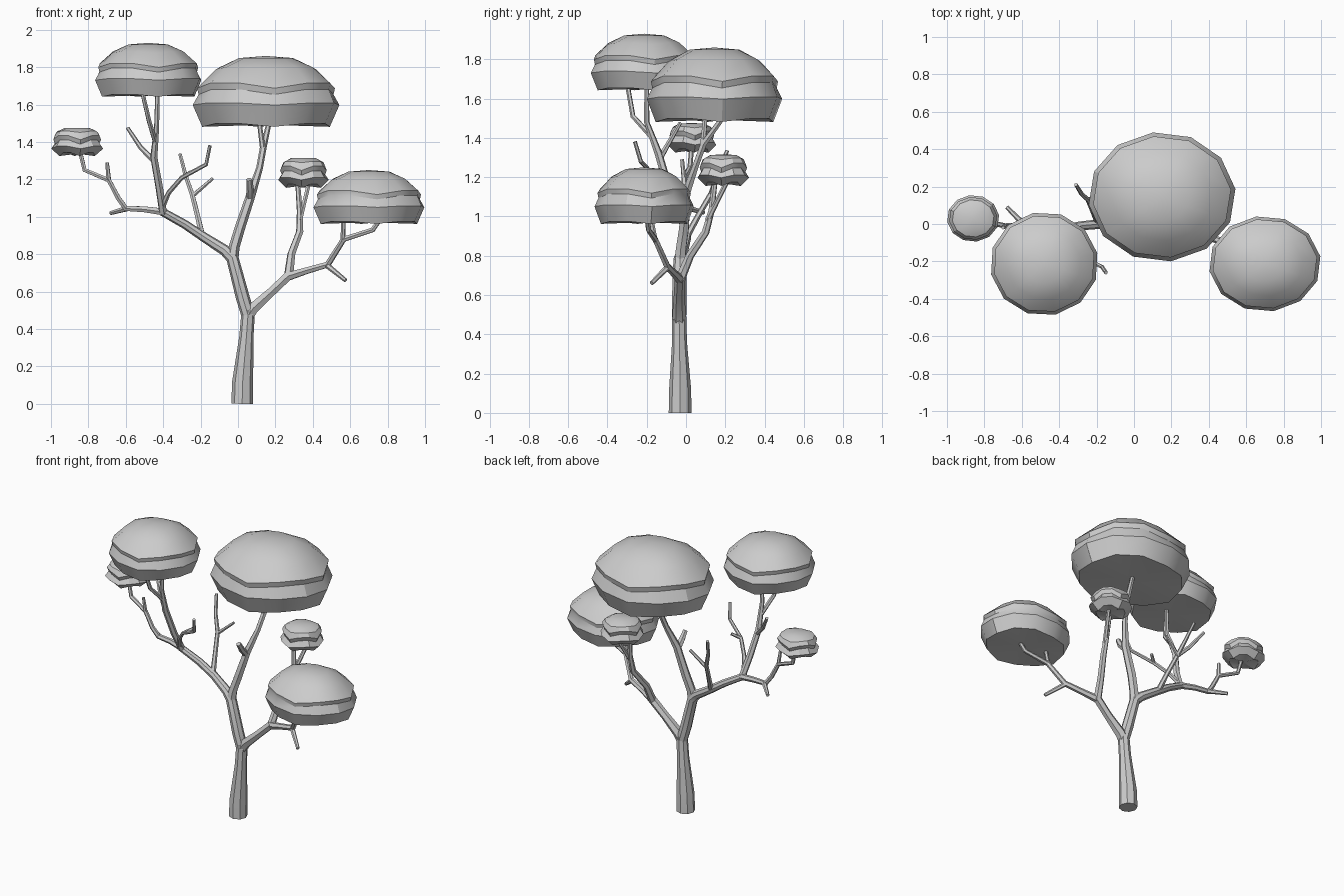
import bpy, bmesh, math
from math import cos, sin, radians

cube = bpy.data.objects.get("Cube")
if cube:
    bpy.data.objects.remove(cube, do_unlink=True)

grey = bpy.data.materials.new("plain grey")
grey.use_nodes = True
grey.diffuse_color = (0.6, 0.6, 0.6, 1)
grey.node_tree.nodes["Principled BSDF"].inputs["Base Color"].default_value = (0.6, 0.6, 0.6, 1)


def finish(obj, angle):
    obj.data.materials.clear()
    obj.data.materials.append(grey)
    bpy.ops.object.select_all(action='DESELECT')
    obj.select_set(True)
    bpy.context.view_layer.objects.active = obj
    bpy.ops.object.shade_smooth_by_angle(angle=radians(angle))


def limb(name, points, sides=6):
    """Tapered faceted tube through (x, y, z, radius) points."""
    curve = bpy.data.curves.new(name, 'CURVE')
    curve.dimensions = '3D'
    curve.bevel_depth = 1
    curve.bevel_resolution = sides // 2 - 2
    curve.use_fill_caps = True
    spline = curve.splines.new('POLY')
    spline.points.add(len(points) - 1)
    for p, (x, y, z, r) in zip(spline.points, points):
        p.co = (x, y, z, 1)
        p.radius = r
    obj = bpy.data.objects.new(name, curve)
    bpy.context.collection.objects.link(obj)
    bpy.ops.object.select_all(action='DESELECT')
    obj.select_set(True)
    bpy.context.view_layer.objects.active = obj
    bpy.ops.object.convert(target='MESH')
    finish(bpy.context.view_layer.objects.active, 30)


# Canopy profiles: (radius, height, waviness) from underside to crown
BIG = [(.87, .02, .03), (1, .32, .02), (.92, .5, .05), (.94, .59, .05),
       (.68, .83, .02), (.37, .97, 0)]
SMALL = [(.68, .08, .08), (1, .32, .06), (.84, .52, .1), (.92, .68, .1),
         (.8, .87, .03), (.5, .99, 0)]


def canopy(name, x, y, z, rx, ry, height, turn, profile):
    """Twelve-sided cap with a wavy overhanging dome."""
    bm = bmesh.new()
    n = 12
    rings = []
    for r, h, wave in profile:
        ring = []
        for i in range(n):
            a = 2 * math.pi * i / n
            b = a + radians(turn)
            dz = -wave * cos(4 * a)
            ring.append(bm.verts.new((x + rx * r * cos(b), y + ry * r * sin(b),
                                      z + height * (h + dz))))
        rings.append(ring)
    for low, high in zip(rings, rings[1:]):
        for i in range(n):
            j = (i + 1) % n
            bm.faces.new((low[i], low[j], high[j], high[i]))
    for ring, h in ((rings[0], profile[0][1]), (rings[-1], 1.0)):
        tip = bm.verts.new((x, y, z + height * h))
        for i in range(n):
            bm.faces.new((ring[i], ring[(i + 1) % n], tip))
    bmesh.ops.recalc_face_normals(bm, faces=bm.faces)
    mesh = bpy.data.meshes.new(name)
    bm.to_mesh(mesh)
    bm.free()
    obj = bpy.data.objects.new(name, mesh)
    bpy.context.collection.objects.link(obj)
    finish(obj, 32)


# Trunk and the two main limbs
limb("trunk", [(.022, -.03, 0, .058), (.025, -.03, .12, .056), (.045, -.033, .36, .038),
               (.055, -.035, .5, .036)], 8)
limb("main_right_limb", [(.055, -.035, .47, .036), (.025, -.035, .57, .037),
                         (-.03, -.03, .78, .034), (-.07, -.02, .82, .03),
                         (-.18, 0, .89, .026), (-.285, -.01, .96, .024),
                         (-.41, -.03, 1.03, .022)], 8)
limb("main_left_limb", [(.055, -.035, .47, .034), (.08, -.035, .51, .034),
                        (.18, -.035, .6, .027), (.275, -.03, .69, .027)])

# Stem of the largest canopy
limb("centre_stem", [(-.03, -.03, .77, .032), (-.02, -.025, .84, .029), (.01, -.01, .94, .028),
                     (.07, 0, 1.12, .025), (.115, .05, 1.26, .018), (.135, .09, 1.37, .018),
                     (.17, .2, 1.52, .013)])
limb("centre_stem_fork", [(.133, .085, 1.36, .015), (.112, .1, 1.52, .012)])
limb("centre_stub", [(.065, 0, 1.1, .022), (.065, -.05, 1.15, .02), (.06, -.08, 1.2, .016)])

# Branches on the model's right
limb("upper_right_stem", [(-.4, -.03, 1.02, .022), (-.42, -.09, 1.15, .021),
                          (-.45, -.14, 1.32, .02), (-.435, -.2, 1.48, .014),
                          (-.43, -.2, 1.68, .012)])
limb("upper_right_fork", [(-.442, -.17, 1.4, .014), (-.475, -.27, 1.51, .013),
                          (-.515, -.3, 1.68, .012)])
limb("upper_right_twig", [(-.45, -.13, 1.3, .016), (-.52, -.09, 1.37, .013),
                          (-.59, -.03, 1.475, .01)])
limb("front_twig", [(-.41, -.04, 1.04, .017), (-.37, -.1, 1.13, .013),
                    (-.3, -.165, 1.21, .012), (-.17, -.23, 1.28, .011), (-.15, -.26, 1.38, .01)])
limb("front_twig_fork", [(-.3, -.165, 1.21, .011), (-.25, -.13, 1.24, .01)])
limb("back_twig", [(-.19, 0, .89, .018), (-.215, .06, 1.0, .015), (-.245, .13, 1.12, .014),
                   (-.28, .16, 1.22, .012), (-.31, .21, 1.335, .01)])
limb("back_twig_fork", [(-.245, .13, 1.11, .012), (-.135, .15, 1.205, .009)])
limb("far_right_branch", [(-.39, -.03, 1.025, .021), (-.5, -.01, 1.04, .018), (-.6, 0, 1.045, .017),
                          (-.64, -.01, 1.1, .015), (-.69, -.01, 1.195, .014),
                          (-.82, .02, 1.25, .013), (-.85, .03, 1.37, .012)])
limb("far_right_stub", [(-.59, 0, 1.045, .016), (-.68, .09, 1.02, .011)])
limb("far_right_twig", [(-.69, -.01, 1.19, .013), (-.7, -.02, 1.29, .01)])

# Branches on the model's left
limb("back_left_stem", [(.27, -.03, .68, .026), (.285, .02, .8, .022), (.33, .1, .92, .02),
                        (.33, .13, 1.03, .016), (.318, .15, 1.2, .013)])
limb("back_left_fork", [(.33, .11, .98, .015), (.35, .15, 1.06, .013), (.385, .22, 1.2, .012)])
limb("front_left_branch", [(.265, -.03, .68, .025), (.36, -.06, .71, .02), (.48, -.095, .745, .018),
                           (.565, -.155, .88, .016), (.72, -.19, .93, .014), (.77, -.2, 1.0, .012)])
limb("front_left_stub", [(.47, -.09, .745, .016), (.575, -.175, .66, .011)])
limb("front_left_twig", [(.56, -.155, .87, .013), (.565, -.18, 1.0, .012)])

# Foliage caps
canopy("large_canopy", .15, .145, 1.485, .395, .347, .375, 7, BIG)
canopy("upper_right_canopy", -.48, -.213, 1.645, .29, .278, .285, 12, BIG)
canopy("front_left_canopy", .7, -.213, .965, .3, .256, .285, 9, BIG)
canopy("far_right_canopy", -.86, .03, 1.325, .14, .125, .15, 8, SMALL)
canopy("back_left_canopy", .35, .19, 1.155, .136, .132, .16, -5, SMALL)
